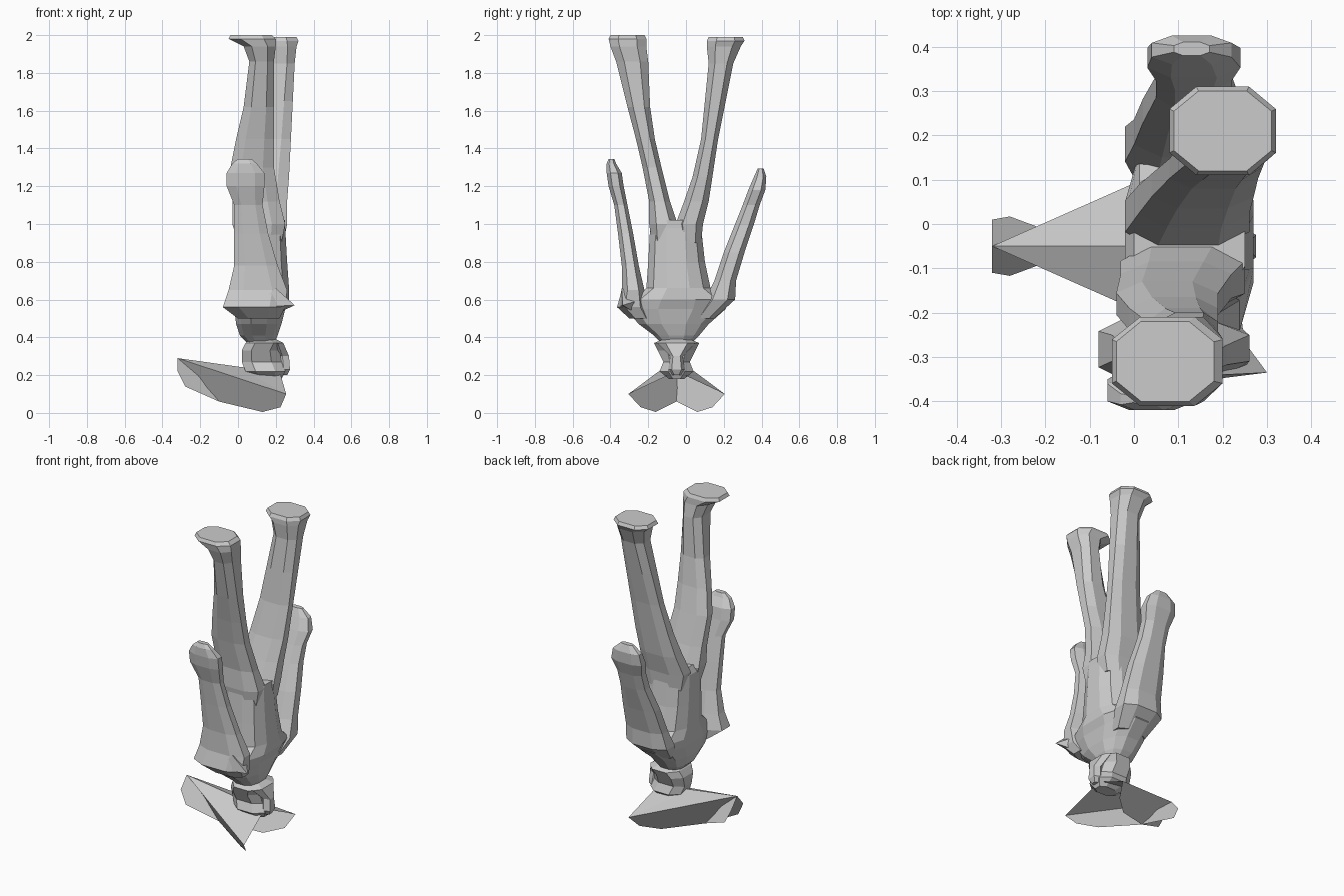
import bpy, bmesh, math


def make(name, verts, faces):
    me = bpy.data.meshes.new(name)
    me.from_pydata(verts, [], faces)
    bm = bmesh.new()
    bm.from_mesh(me)
    bmesh.ops.recalc_face_normals(bm, faces=bm.faces)
    bm.to_mesh(me)
    bm.free()
    ob = bpy.data.objects.new(name, me)
    bpy.context.collection.objects.link(ob)
    return ob


def loft(name, rings, n=8, power=0.8):
    """Skin of n-sided rounded sections given as (z, x0, x1, y0, y1)."""
    verts, faces = [], []
    for z, x0, x1, y0, y1 in rings:
        for i in range(n):
            a = 2 * math.pi * (i + 0.5) / n
            c, s = math.cos(a), math.sin(a)
            k = math.cos(math.pi / n) ** power
            c = math.copysign(abs(c) ** power, c) / k
            s = math.copysign(abs(s) ** power, s) / k
            verts.append(((x0 + x1) / 2 + c * (x1 - x0) / 2,
                          (y0 + y1) / 2 + s * (y1 - y0) / 2, z))
    for r in range(len(rings) - 1):
        for i in range(n):
            j = (i + 1) % n
            faces.append((r * n + i, r * n + j, (r + 1) * n + j, (r + 1) * n + i))
    faces.append(tuple(range(n)))
    faces.append(tuple((len(rings) - 1) * n + i for i in range(n)))
    return make(name, verts, faces)


# Upside-down figure: torso from neck to crotch
loft("torso", [
    (0.37, 0.05, 0.19, -0.13, 0.03),
    (0.41, 0.01, 0.21, -0.17, 0.07),
    (0.47, -0.01, 0.23, -0.25, 0.12),
    (0.55, -0.02, 0.25, -0.32, 0.21),
    (0.60, -0.02, 0.27, -0.30, 0.22),
    (0.66, -0.02, 0.27, -0.21, 0.13),
    (0.80, -0.02, 0.26, -0.20, 0.10),
    (0.98, -0.02, 0.25, -0.19, 0.08),
    (1.02, 0.00, 0.25, -0.17, 0.06)], 12)

# Legs ending in flared feet
loft("front_leg", [
    (0.90, 0.00, 0.23, -0.18, -0.06),
    (1.00, -0.03, 0.25, -0.195, -0.045),
    (1.12, -0.03, 0.22, -0.195, -0.085),
    (1.30, -0.04, 0.19, -0.23, -0.13),
    (1.45, -0.01, 0.19, -0.265, -0.165),
    (1.62, 0.03, 0.19, -0.31, -0.19),
    (1.86, 0.06, 0.19, -0.37, -0.20),
    (1.94, 0.03, 0.20, -0.40, -0.21),
    (1.98, -0.05, 0.20, -0.41, -0.21),
    (2.00, -0.04, 0.18, -0.40, -0.22)])
loft("back_leg", [
    (0.90, 0.00, 0.24, -0.04, 0.08),
    (1.00, -0.02, 0.26, -0.055, 0.09),
    (1.12, 0.01, 0.26, -0.01, 0.12),
    (1.25, 0.04, 0.27, 0.035, 0.14),
    (1.45, 0.08, 0.28, 0.08, 0.17),
    (1.65, 0.11, 0.29, 0.10, 0.21),
    (1.85, 0.14, 0.30, 0.12, 0.25),
    (1.94, 0.12, 0.31, 0.11, 0.29),
    (1.97, 0.08, 0.32, 0.11, 0.31),
    (1.99, 0.09, 0.31, 0.12, 0.30)])

# Arms: pointed shoulder flare, sleeve, rounded hand
loft("front_arm", [
    (0.50, 0.00, 0.22, -0.30, -0.18),
    (0.56, -0.08, 0.25, -0.365, -0.20),
    (0.65, -0.05, 0.26, -0.34, -0.22),
    (0.78, -0.02, 0.21, -0.34, -0.25),
    (0.95, -0.02, 0.16, -0.36, -0.28),
    (1.10, -0.02, 0.13, -0.38, -0.31),
    (1.20, -0.06, 0.14, -0.41, -0.33),
    (1.27, -0.06, 0.14, -0.42, -0.34),
    (1.32, -0.03, 0.10, -0.42, -0.37),
    (1.345, 0.00, 0.07, -0.41, -0.38)])
loft("back_arm", [
    (0.50, 0.02, 0.22, 0.04, 0.15),
    (0.60, -0.02, 0.26, 0.10, 0.26),
    (0.70, 0.00, 0.25, 0.15, 0.265),
    (0.85, 0.02, 0.24, 0.20, 0.31),
    (1.00, 0.05, 0.22, 0.26, 0.36),
    (1.10, 0.05, 0.22, 0.30, 0.39),
    (1.18, 0.03, 0.24, 0.33, 0.42),
    (1.25, 0.04, 0.22, 0.36, 0.425),
    (1.295, 0.09, 0.17, 0.38, 0.41)])

# Shoulder point
make("shoulder_point", [(0.30, -0.335, 0.57), (0.2, -0.34, 0.66), (0.2, -0.2, 0.61),
                        (0.15, -0.22, 0.50), (0.10, -0.36, 0.56)],
     [(0, 1, 2), (0, 2, 3), (0, 3, 4), (0, 4, 1), (1, 4, 3, 2)])

# Head: wide jaw tapering to the hat, with a knot of hair at the back
loft("head", [
    (0.18, 0.10, 0.23, -0.09, -0.01),
    (0.22, 0.04, 0.25, -0.14, 0.04),
    (0.27, 0.02, 0.23, -0.12, 0.02),
    (0.33, 0.02, 0.22, -0.15, 0.05),
    (0.37, 0.04, 0.24, -0.17, 0.07),
    (0.39, 0.06, 0.20, -0.12, 0.02)])
loft("hair_knot", [
    (0.20, 0.22, 0.26, -0.07, -0.03),
    (0.23, 0.21, 0.275, -0.09, -0.01),
    (0.30, 0.20, 0.27, -0.08, -0.02),
    (0.37, 0.18, 0.24, -0.14, 0.04)], 6)

# Hat brim: peaked ridge running from front tip to back
MID = -0.05
make("hat_brim", [(-0.32, MID, 0.29), (0.0, MID, 0.245), (0.22, MID, 0.22),
                  (0.255, MID - 0.255, 0.10), (0.255, MID + 0.255, 0.10)],
     [(0, 1, 3), (1, 2, 3), (0, 4, 1), (1, 4, 2)])

# Two leaning hat flaps that cross under the brim
outline = [(-0.32, 0, 0.29), (0.255, 0.255, 0.10), (0.225, 0.19, 0.03),
           (0.13, 0.11, 0.005), (-0.10, 0.0, 0.06), (-0.28, -0.067, 0.14),
           (-0.32, -0.06, 0.22)]
for side, label in ((1, "left"), (-1, "right")):
    make("hat_flap_" + label, [(x, MID + side * y, z) for x, y, z in outline],
         [tuple(range(len(outline)))])
